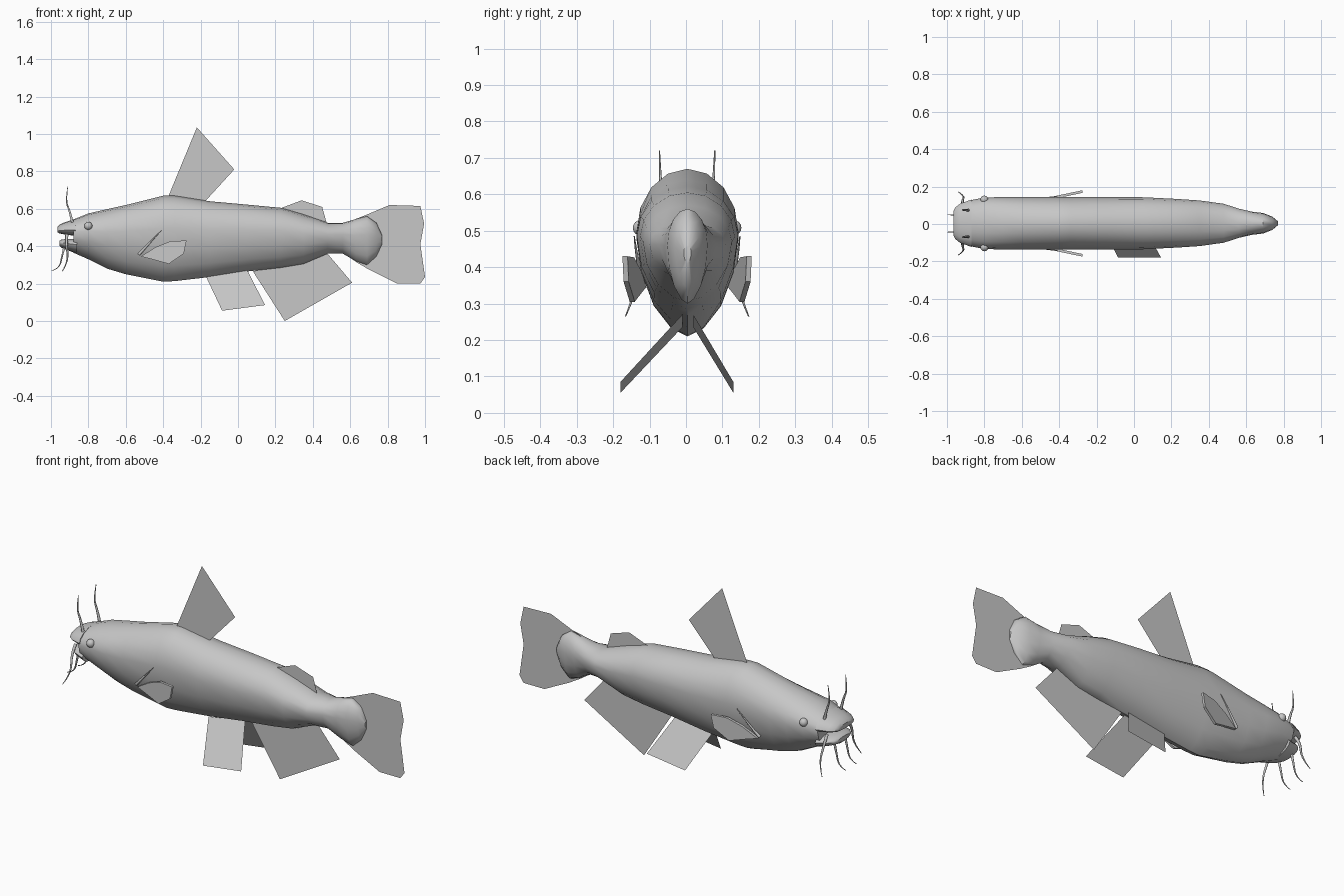
import bpy, math

if "Cube" in bpy.data.objects:
    bpy.data.objects.remove(bpy.data.objects["Cube"])

grey = bpy.data.materials.new("fish grey")
grey.diffuse_color = (0.57, 0.57, 0.57, 1)
grey.use_nodes = True
grey.node_tree.nodes["Principled BSDF"].inputs["Base Color"].default_value = grey.diffuse_color
CY = 0.004  # body centre line


def add_mesh(name, verts, faces, smooth=False):
    me = bpy.data.meshes.new(name)
    me.from_pydata(verts, [], faces)
    me.materials.append(grey)
    ob = bpy.data.objects.new(name, me)
    bpy.context.collection.objects.link(ob)
    if smooth:
        bpy.ops.object.select_all(action='DESELECT')
        ob.select_set(True)
        bpy.context.view_layer.objects.active = ob
        bpy.ops.object.shade_smooth_by_angle(angle=math.radians(40))
    return ob


def loft(name, rings, waist, taper, n=16):
    """Skin egg-shaped rings (x, bottom, top, half width) along x."""
    verts, faces = [], []
    for x, lo, hi, w in rings:
        mid = lo + (hi - lo) * waist
        for i in range(n):
            a = 2 * math.pi * i / n
            c, s = math.cos(a), math.sin(a)
            if s < -0.001:
                c = math.copysign(abs(c) ** taper, c)
            verts.append((x, CY + w * c, mid + s * ((hi - mid) if s > 0 else (mid - lo))))
    for r in range(len(rings) - 1):
        for i in range(n):
            j = (i + 1) % n
            faces.append((r * n + i, r * n + j, (r + 1) * n + j, (r + 1) * n + i))
    faces.append(tuple(reversed(range(n))))
    faces.append(tuple(range((len(rings) - 1) * n, len(rings) * n)))
    return add_mesh(name, verts, faces, True)


def flat_fin(name, outline, y=CY):
    return add_mesh(name, [(x, y, z) for x, z in outline], [tuple(range(len(outline)))])


def barbel(name, pts, depth=0.008):
    cu = bpy.data.curves.new(name, 'CURVE')
    cu.dimensions = '3D'
    cu.bevel_depth, cu.bevel_resolution, cu.resolution_u = depth, 1, 5
    cu.use_fill_caps = True
    sp = cu.splines.new('NURBS')
    sp.points.add(len(pts) - 1)
    for i, p in enumerate(pts):
        sp.points[i].co = (*p, 1)
        sp.points[i].radius = 1 - 0.8 * i / (len(pts) - 1)
    sp.order_u, sp.use_endpoint_u = 3, True
    cu.materials.append(grey)
    bpy.context.collection.objects.link(bpy.data.objects.new(name, cu))


# Body, from the back of the mouth to the rounded tail root
loft("body", [
    (-0.88, 0.365, 0.543, 0.122), (-0.80, 0.33, 0.575, 0.138), (-0.70, 0.28, 0.598, 0.14),
    (-0.60, 0.25, 0.62, 0.14), (-0.40, 0.21, 0.67, 0.14), (-0.34, 0.213, 0.67, 0.14),
    (-0.15, 0.235, 0.64, 0.14), (0.05, 0.265, 0.622, 0.139), (0.23, 0.285, 0.605, 0.13),
    (0.35, 0.305, 0.57, 0.122), (0.48, 0.36, 0.525, 0.104), (0.56, 0.36, 0.525, 0.078),
    (0.63, 0.32, 0.545, 0.062), (0.69, 0.30, 0.56, 0.055), (0.74, 0.345, 0.525, 0.035),
    (0.77, 0.41, 0.46, 0.01)], 0.62, 1.2)

# Jaws with an open mouth between them
loft("upper_jaw", [(-0.966, 0.475, 0.502, 0.065), (-0.955, 0.468, 0.515, 0.085),
                   (-0.93, 0.463, 0.526, 0.105), (-0.87, 0.455, 0.547, 0.126)], 0.35, 1.0)
loft("lower_jaw", [(-0.955, 0.402, 0.428, 0.055), (-0.945, 0.392, 0.435, 0.075),
                   (-0.92, 0.381, 0.438, 0.098), (-0.86, 0.36, 0.44, 0.115)], 0.6, 1.1)

# Flat centre fins
flat_fin("dorsal_fin", [(-0.375, 0.66), (-0.18, 0.635), (-0.02, 0.81), (-0.22, 1.035)])
flat_fin("adipose_fin", [(0.22, 0.60), (0.475, 0.52), (0.45, 0.61), (0.34, 0.645)])
flat_fin("anal_fin", [(0.08, 0.265), (0.25, 0.0), (0.61, 0.205), (0.47, 0.37)])
flat_fin("tail_fin", [
    (0.55, 0.37), (0.64, 0.31), (0.70, 0.275), (0.85, 0.2), (0.975, 0.2), (1.0, 0.235),
    (0.975, 0.41), (0.995, 0.52), (0.975, 0.615), (0.81, 0.62), (0.68, 0.565), (0.55, 0.515)])

# Pelvic fins, splayed outwards
for name, root, tip in (("pelvic_fin_right", -0.01, -0.18), ("pelvic_fin_left", 0.02, 0.13)):
    add_mesh(name, [(-0.17, root, 0.235), (0.05, root, 0.27), (0.145, tip, 0.085),
                    (-0.085, tip, 0.055)], [(0, 1, 2, 3) if tip > 0 else (3, 2, 1, 0)])

# Paired parts on each side of the head
for side, label in ((-1, "right"), (1, "left")):
    def at(x, y, z):
        return (x, CY * (1 if side > 0 else 0.5) + side * y, z)

    # Pectoral fin: thin plate flaring away from the body
    outline = [(-0.52, 0.345), (-0.44, 0.395), (-0.36, 0.427), (-0.275, 0.43),
               (-0.29, 0.36), (-0.37, 0.305), (-0.46, 0.33)]
    n = len(outline)
    verts = []
    for t in (-0.007, 0.007):
        verts += [at(x, 0.118 + (x + 0.52) * 0.21 + t, z) for x, z in outline]
    faces = [tuple(range(n)), tuple(reversed(range(n, 2 * n)))]
    faces += [(i, i + n, (i + 1) % n + n, (i + 1) % n) for i in range(n)]
    if side > 0:
        faces = [f[::-1] for f in faces]
    add_mesh("pectoral_fin_" + label, verts, faces)

    # Fin spine lying along the flank
    barbel("pectoral_spine_" + label,
           [at(-0.53, 0.12, 0.355), at(-0.47, 0.137, 0.42), at(-0.41, 0.144, 0.485)], 0.008)

    # Eye
    bpy.ops.mesh.primitive_uv_sphere_add(segments=12, ring_count=8, radius=0.022,
                                         location=at(-0.80, 0.126, 0.508))
    eye = bpy.context.object
    eye.name = "eye_" + label
    eye.data.materials.append(grey)
    bpy.ops.object.shade_smooth()

    # Whiskers: on the snout, at the mouth corner and under the chin
    barbel("snout_barbel_" + label,
           [at(-0.885, 0.07, 0.525), at(-0.90, 0.07, 0.59), at(-0.922, 0.072, 0.64),
            at(-0.91, 0.075, 0.72)])
    barbel("corner_barbel_" + label,
           [at(-0.915, 0.09, 0.46), at(-0.92, 0.12, 0.42), at(-0.905, 0.145, 0.32),
            at(-0.94, 0.168, 0.265)], 0.009)
    barbel("chin_barbel_" + label,
           [at(-0.925, 0.045, 0.41), at(-0.94, 0.045, 0.35), at(-0.955, 0.045, 0.28),
            at(-0.998, 0.045, 0.268)], 0.007)
